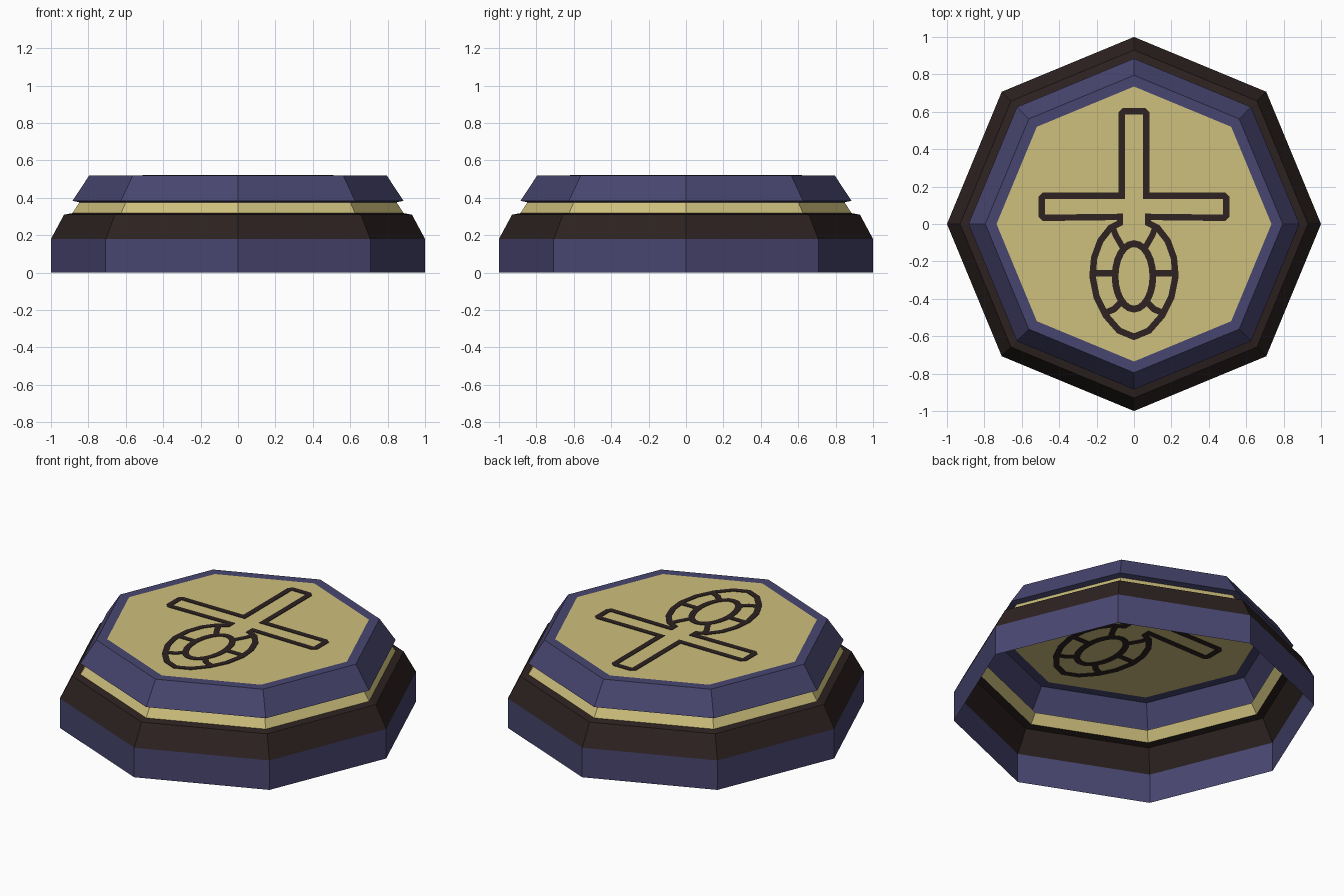
import bpy, bmesh, math
from mathutils import Vector

if "Cube" in bpy.data.objects:
    bpy.data.objects.remove(bpy.data.objects["Cube"])


def material(name, rgb):
    m = bpy.data.materials.new(name)
    m.diffuse_color = (*rgb, 1)
    m.use_nodes = True
    m.node_tree.nodes["Principled BSDF"].inputs["Base Color"].default_value = m.diffuse_color
    return m


BLUE = material("slate blue", (0.065, 0.061, 0.160))
DARK = material("dark brown", (0.026, 0.016, 0.015))
GOLD = material("pale gold", (0.62, 0.53, 0.205))
TOP = 0.52


def finish(name, bm, mat):
    me = bpy.data.meshes.new(name)
    bm.to_mesh(me)
    bm.free()
    me.materials.append(mat)
    ob = bpy.data.objects.new(name, me)
    bpy.context.collection.objects.link(ob)
    return ob


def octagon(bm, r, z):
    return [bm.verts.new((r * math.cos(i * math.pi / 4), r * math.sin(i * math.pi / 4), z))
            for i in range(8)]


def shell(name, profile, mat):
    """Open eight-sided band following a (radius, height) profile from bottom to top."""
    bm = bmesh.new()
    rings = [octagon(bm, r, z) for r, z in profile]
    for a, b in zip(rings, rings[1:]):
        for i in range(8):
            j = (i + 1) % 8
            bm.faces.new((a[i], a[j], b[j], b[i]))
    return finish(name, bm, mat)


def stroke(bm, pts, width, closed=False):
    """Thin mitred line plate that shows on both sides of the top panel."""
    pts = [Vector(p) for p in pts]
    n = len(pts)
    rows = []
    for i, p in enumerate(pts):
        prev = pts[i - 1] if closed or i > 0 else p
        nxt = pts[(i + 1) % n] if closed or i < n - 1 else p
        d1, d2 = (p - prev), (nxt - p)
        d1 = d1.normalized() if d1.length else d2.normalized()
        d2 = d2.normalized() if d2.length else d1
        t = (d1 + d2).normalized()
        side = Vector((-t.y, t.x))
        side *= width / 2 / max(0.5, side.dot(Vector((-d1.y, d1.x))))
        rows.append([bm.verts.new((q.x, q.y, z)) for q, z in
                     ((p + side, TOP + .003), (p - side, TOP + .003),
                      (p - side, TOP - .003), (p + side, TOP - .003))])
    for i in range(n if closed else n - 1):
        a, b = rows[i], rows[(i + 1) % n]
        for k in range(4):
            m = (k + 1) % 4
            bm.faces.new((a[k], a[m], b[m], b[k]))
    if not closed:
        bm.faces.new(rows[0])
        bm.faces.new(rows[-1][::-1])


# Hollow stepped body, open underneath
shell("base_band", [(1, 0), (1, 0.18)], BLUE)
shell("sloped_band", [(1, 0.18), (0.93, 0.31), (0.885, 0.318)], DARK)
shell("gold_groove", [(0.885, 0.318), (0.848, 0.376)], GOLD)
shell("upper_rim", [(0.848, 0.376), (0.885, 0.384), (0.795, TOP), (0.735, TOP)], BLUE)

# Flat top panel
bm = bmesh.new()
bm.faces.new(octagon(bm, 0.735, TOP))
finish("top_panel", bm, GOLD)

# Painted outline: cross flowing into an oval shell
half = [(0, 0.603), (0.052, 0.603), (0.065, 0.59), (0.065, 0.152), (0.48, 0.152),
        (0.493, 0.14), (0.493, 0.046), (0.48, 0.033), (0.075, 0.038), (0.075, 0.005),
        (0.125, -0.02), (0.18, -0.09), (0.213, -0.18), (0.222, -0.28), (0.20, -0.39),
        (0.15, -0.49), (0.08, -0.57), (0, -0.603)]
bm = bmesh.new()
stroke(bm, half + [(-x, y) for x, y in half[-2:0:-1]], 0.034, True)
# Inner oval
stroke(bm, [(0.101 * math.sin(a), -0.28 + 0.175 * math.cos(a))
            for a in (2 * math.pi * i / 24 for i in range(24))], 0.036, True)
# Spokes between the inner oval and the outline
for s in (1, -1):
    stroke(bm, [(s * 0.058, -0.13), (s * 0.098, -0.06), (s * 0.115, -0.015)], 0.032)
    stroke(bm, [(s * 0.10, -0.263), (s * 0.22, -0.263)], 0.034)
    stroke(bm, [(s * 0.065, -0.415), (s * 0.105, -0.455), (s * 0.155, -0.475)], 0.034)
bmesh.ops.recalc_face_normals(bm, faces=bm.faces)
finish("painted_emblem", bm, DARK)
